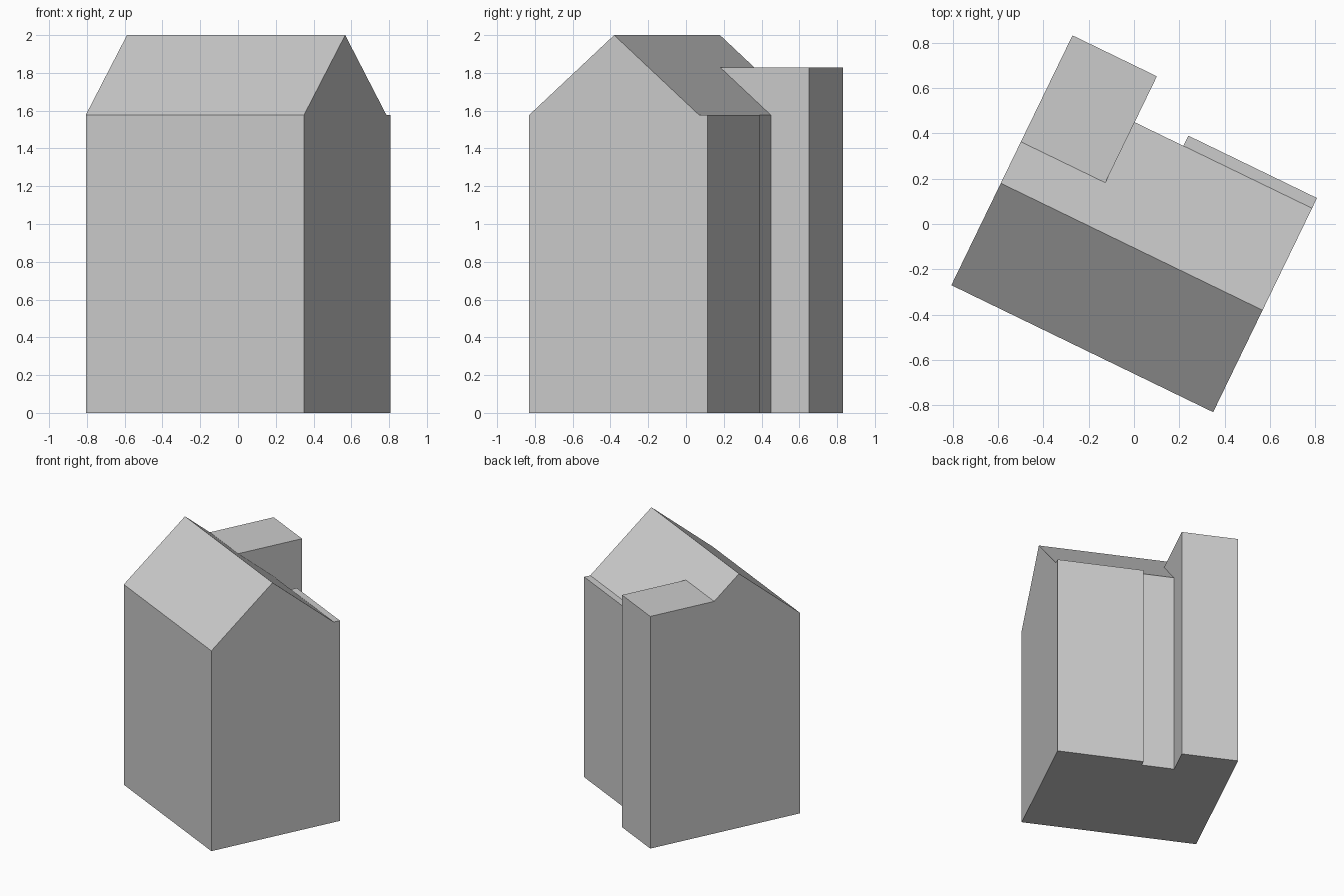
import bpy
import bmesh
import math
from mathutils import Matrix

cube = bpy.data.objects.get("Cube")
if cube:
    bpy.data.objects.remove(cube, do_unlink=True)

# One plain grey for the whole building
grey = bpy.data.materials.new("plain grey")
grey.use_nodes = True
grey.diffuse_color = (0.6, 0.6, 0.6, 1)
grey.node_tree.nodes["Principled BSDF"].inputs["Base Color"].default_value = (0.6, 0.6, 0.6, 1)

# The building is turned on its plot; local x runs along the ridge
PLOT = Matrix.Translation((-0.806, -0.27, 0)) @ Matrix.Rotation(math.radians(-25.87), 4, "Z")
LENGTH, DEPTH = 1.284, 1.0
EAVES, RIDGE = 1.577, 2.0
WING_TOP, WING_BACK = 1.828, 1.225


def extrude_profile(name, profile, start, end):
    """Extrude a (depth, height) profile along the ridge direction."""
    bm = bmesh.new()
    face = bm.faces.new([bm.verts.new((start, y, z)) for y, z in profile])
    result = bmesh.ops.extrude_face_region(bm, geom=[face], use_keep_orig=True)
    moved = [v for v in result["geom"] if isinstance(v, bmesh.types.BMVert)]
    bmesh.ops.translate(bm, verts=moved, vec=(end - start, 0, 0))
    bmesh.ops.recalc_face_normals(bm, faces=bm.faces[:])
    bm.transform(PLOT)
    mesh = bpy.data.meshes.new(name)
    bm.to_mesh(mesh)
    bm.free()
    mesh.materials.append(grey)
    obj = bpy.data.objects.new(name, mesh)
    bpy.context.collection.objects.link(obj)
    return obj


# Gabled main house
extrude_profile("main_house",
                [(0, 0), (DEPTH, 0), (DEPTH, EAVES), (DEPTH / 2, RIDGE), (0, EAVES)],
                0, LENGTH)

# Flat-roofed rear wing, which starts where its roof meets the slope
meet = DEPTH / 2 * (1 + (RIDGE - WING_TOP) / (RIDGE - EAVES))
extrude_profile("rear_wing",
                [(DEPTH, 0), (WING_BACK, 0), (WING_BACK, WING_TOP),
                 (meet, WING_TOP), (DEPTH, EAVES)],
                0, 0.414)

# Shallow bay along the rest of the rear wall
extrude_profile("rear_bay",
                [(DEPTH, 0), (DEPTH + 0.05, 0), (DEPTH + 0.05, EAVES), (DEPTH, EAVES)],
                0.653, LENGTH)
